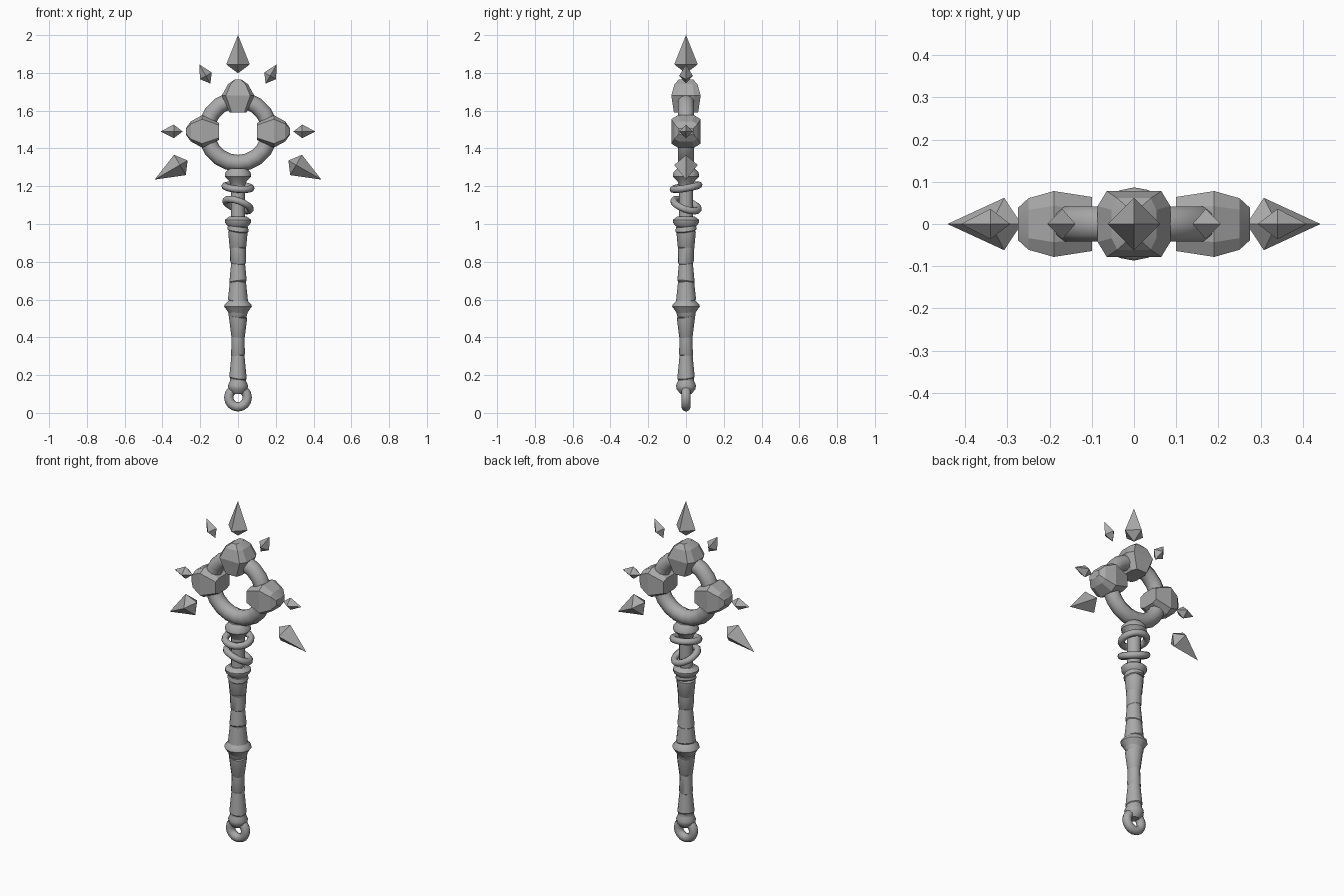
import bpy, bmesh
from math import sin, cos, pi, radians
from mathutils import Matrix, Vector

cube = bpy.data.objects.get("Cube")
if cube:
    bpy.data.objects.remove(cube)

grey = bpy.data.materials.new("plain grey")
grey.use_nodes = True
GREY = (0.4, 0.4, 0.4, 1)
grey.diffuse_color = GREY
grey.node_tree.nodes["Principled BSDF"].inputs["Base Color"].default_value = GREY

RING_Z = 1.49


def finish(name, bm, matrix=Matrix(), smooth=None):
    """Turn a bmesh into a named object."""
    bmesh.ops.remove_doubles(bm, verts=bm.verts, dist=1e-5)
    bmesh.ops.recalc_face_normals(bm, faces=bm.faces)
    mesh = bpy.data.meshes.new(name)
    bm.to_mesh(mesh)
    bm.free()
    mesh.transform(matrix)
    mesh.materials.append(grey)
    obj = bpy.data.objects.new(name, mesh)
    bpy.context.collection.objects.link(obj)
    if smooth:
        bpy.ops.object.select_all(action="DESELECT")
        obj.select_set(True)
        bpy.context.view_layer.objects.active = obj
        bpy.ops.object.shade_smooth_by_angle(angle=radians(smooth))
    return obj


def loft(name, rings, matrix=Matrix(), smooth=None):
    """Skin a list of equal-sized point rings and cap the ends."""
    bm = bmesh.new()
    loops = [[bm.verts.new(p) for p in ring] for ring in rings]
    n = len(loops[0])
    for a, b in zip(loops, loops[1:]):
        for i in range(n):
            j = (i + 1) % n
            bm.faces.new((a[i], a[j], b[j], b[i]))
    bm.faces.new(loops[0])
    bm.faces.new(loops[-1])
    return finish(name, bm, matrix, smooth)


def turned(name, profile, sides=12, lean=(0, 0)):
    """Lathe (z, radius) pairs; lean slants every level."""
    def level(z, r):
        pts = [(r * cos(2 * pi * i / sides), r * sin(2 * pi * i / sides)) for i in range(sides)]
        return [(x, y, z + lean[0] * x + lean[1] * y) for x, y in pts]
    return loft(name, [level(z, r) for z, r in profile], smooth=35)


def torus(name, major, minor, matrix, seg=20, tube=10):
    bm = bmesh.new()
    grid = []
    for i in range(seg):
        a = 2 * pi * i / seg
        grid.append([bm.verts.new(((major + minor * cos(2 * pi * j / tube)) * cos(a),
                                   (major + minor * cos(2 * pi * j / tube)) * sin(a),
                                   minor * sin(2 * pi * j / tube))) for j in range(tube)])
    for i in range(seg):
        for j in range(tube):
            k, m = (i + 1) % seg, (j + 1) % tube
            bm.faces.new((grid[i][j], grid[k][j], grid[k][m], grid[i][m]))
    return finish(name, bm, matrix, 50)


def radial(angle):
    """Frame at the ring centre whose local z points outward at this angle."""
    return Matrix.Translation((0, 0, RING_Z)) @ Matrix.Rotation(radians(90 - angle), 4, "Y")


# Head ring and hanging loop
upright = Matrix.Rotation(pi / 2, 4, "X")
torus("head_ring", 0.168, 0.044, Matrix.Translation((0, 0, RING_Z)) @ upright)
torus("hanging_loop", 0.049, 0.025, Matrix.Translation((0, 0, 0.081)) @ upright, 16, 8)


# Chamfered clamps on the head ring
def chamfered(r, w, d):
    a, b = w * 0.75, d * 0.55
    return [(w, -b, r), (w, b, r), (a, d, r), (-a, d, r),
            (-w, b, r), (-w, -b, r), (-a, -d, r), (a, -d, r)]


clamp = [(0.10, 0.045, 0.064), (0.19, 0.086, 0.078), (0.25, 0.053, 0.061), (0.275, 0.018, 0.038)]
for side, angle in (("left", 0), ("top", 90), ("right", 180)):
    loft(side + "_clamp", [chamfered(*c) for c in clamp], radial(angle), 20)


# Floating four-sided spikes
def spike(name, angle, base, widest, tip, half):
    bm = bmesh.new()
    rim = [bm.verts.new(p) for p in
           ((half, 0, widest), (0, half, widest), (-half, 0, widest), (0, -half, widest))]
    for z in (base, tip):
        end = bm.verts.new((0, 0, z))
        for i in range(4):
            bm.faces.new((rim[i], rim[(i + 1) % 4], end))
    finish(name, bm, radial(angle))


for name, angle in (("top", 90), ("lower_left", -30), ("lower_right", 210)):
    spike(name + "_large_spike", angle, 0.308, 0.355, 0.51, 0.062)
for name, angle in (("left", 0), ("upper_left", 60), ("upper_right", 120), ("right", 180)):
    spike(name + "_small_spike", angle, 0.293, 0.34, 0.41, 0.036)

# Neck with its collars
turned("neck", [(0.98, 0.037), (1.27, 0.037)])
turned("upper_collar", [(1.20, 0.036), (1.225, 0.045), (1.252, 0.07), (1.272, 0.067), (1.295, 0.045)])
turned("lower_collar", [(0.985, 0.05), (1.005, 0.068), (1.022, 0.07), (1.04, 0.045)])

# Two loose bands slanting round the neck
for name, z, dx, dy in (("upper_band", 1.195, -0.08, 0.17), ("lower_band", 1.10, -0.36, -0.36)):
    tilt = Vector((0, 0, 1)).rotation_difference(Vector((-dx, -dy, 1))).to_matrix().to_4x4()
    torus(name, 0.069, 0.019, Matrix.Translation((0, 0, z)) @ tilt, 16, 8)

# Grip wrappings: overlapping slanted sleeves (bottom z, bottom radius, top z, top radius)
sleeves = [
    (0.96, 0.056, 0.99, 0.053), (0.87, 0.044, 0.965, 0.052), (0.79, 0.041, 0.88, 0.042),
    (0.69, 0.046, 0.80, 0.036), (0.59, 0.053, 0.70, 0.042),
    (0.50, 0.046, 0.53, 0.052), (0.40, 0.036, 0.51, 0.049), (0.30, 0.037, 0.41, 0.033),
    (0.18, 0.046, 0.31, 0.034), (0.14, 0.044, 0.19, 0.042)]
for i, (z0, r0, z1, r1) in enumerate(sleeves):
    slant = 0.12 if i % 2 else -0.12
    turned("grip_sleeve_%d" % (i + 1), [(z0, r0 * 0.9), (z0 + 0.006, r0), (z1, r1)],
           lean=(slant, -slant))

# Middle and bottom grip collars
turned("middle_collar", [(0.515, 0.042), (0.545, 0.06), (0.562, 0.073), (0.575, 0.07), (0.60, 0.045)])
turned("bottom_collar", [(0.10, 0.028), (0.125, 0.05), (0.145, 0.053), (0.18, 0.038)])
